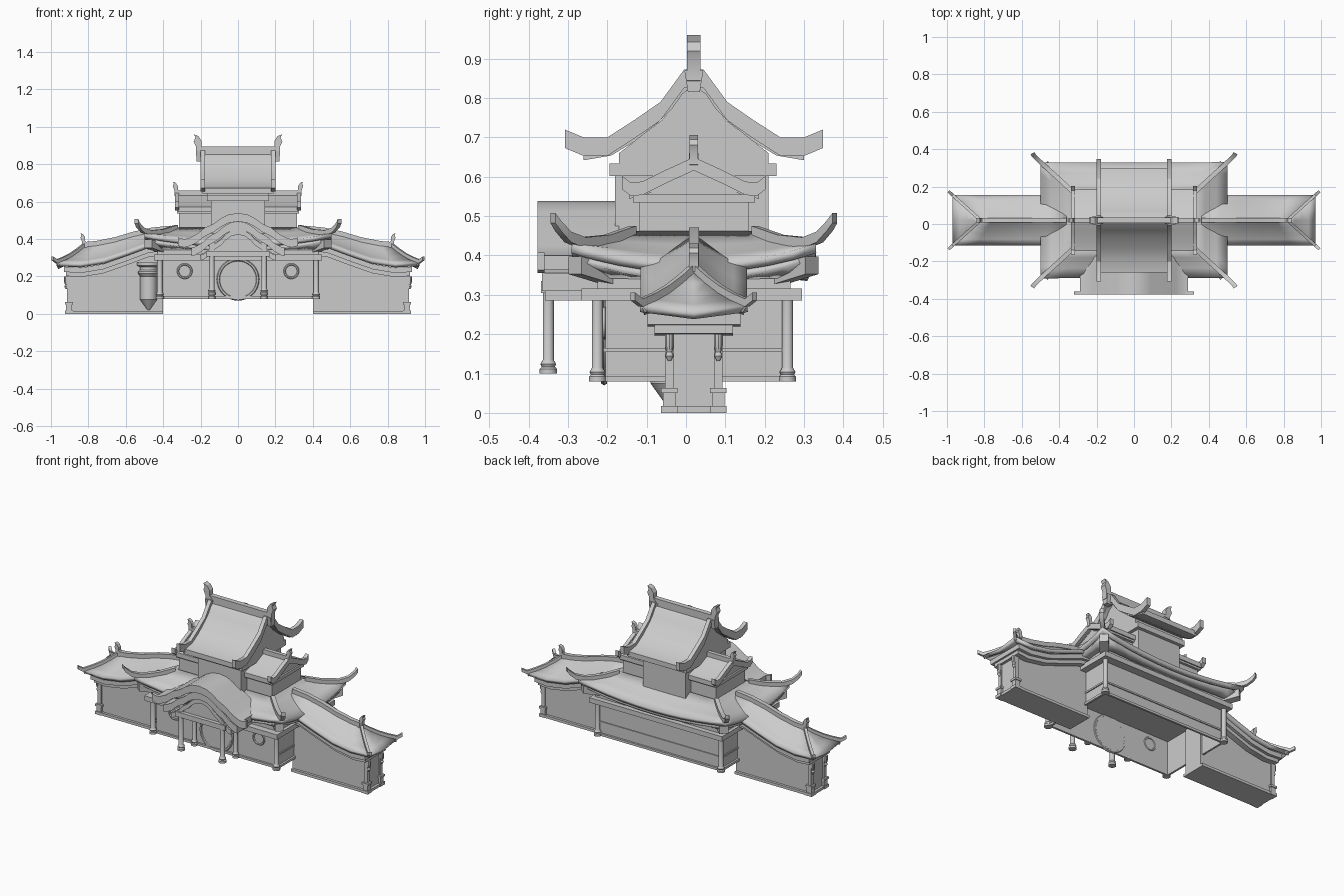
import bpy, bmesh, math
from mathutils import Vector

if "Cube" in bpy.data.objects:
    bpy.data.objects.remove(bpy.data.objects["Cube"])

CY = 0.02  # y of the building's long axis


def make(name, verts, faces):
    me = bpy.data.meshes.new(name)
    me.from_pydata([tuple(v) for v in verts], [], faces)
    bm = bmesh.new()
    bm.from_mesh(me)
    bmesh.ops.recalc_face_normals(bm, faces=bm.faces)
    bm.to_mesh(me)
    bm.free()
    ob = bpy.data.objects.new(name, me)
    bpy.context.collection.objects.link(ob)
    return ob


def prism(name, pts, axis, lo, hi):
    """Extrude a 2D outline; axis 'x' uses (y,z), axis 'y' uses (x,z)."""
    put = (lambda p, d: (d, p[0], p[1])) if axis == 'x' else (lambda p, d: (p[0], d, p[1]))
    n = len(pts)
    v = [put(p, lo) for p in pts] + [put(p, hi) for p in pts]
    f = [tuple(range(n)), tuple(range(2 * n - 1, n - 1, -1))]
    f += [(i, (i + 1) % n, n + (i + 1) % n, n + i) for i in range(n)]
    return make(name, v, f)


def sym(half, c=0.0):
    """Half profile (distance, z) listed from the centre -> full profile about c."""
    return [(c - d, z) for d, z in reversed(half) if d > 0] + [(c + d, z) for d, z in half]


def slab(name, prof, t, axis, lo, hi):
    return prism(name, prof + [(a, z - t) for a, z in reversed(prof)], axis, lo, hi)


def box(name, x0, x1, y0, y1, z0, z1, open_bottom=False):
    v = [(x, y, z) for z in (z0, z1) for x, y in ((x0, y0), (x1, y0), (x1, y1), (x0, y1))]
    f = [(4, 5, 6, 7)] + [(i, (i + 1) % 4, 4 + (i + 1) % 4, 4 + i) for i in range(4)]
    if not open_bottom:
        f.append((3, 2, 1, 0))
    return make(name, v, f)


def beam(name, path, w, h):
    """Sweep a rectangle along a path; w and h may taper from start to end."""
    w = w if isinstance(w, tuple) else (w, w)
    h = h if isinstance(h, tuple) else (h, h)
    path = [Vector(p) for p in path]
    n, v, f = len(path), [], []
    for i, p in enumerate(path):
        t = path[min(i + 1, n - 1)] - path[max(i - 1, 0)]
        k = i / (n - 1)
        side = Vector((-t.y, t.x, 0)).normalized() * (w[0] + (w[1] - w[0]) * k) / 2
        up = Vector((0, 0, (h[0] + (h[1] - h[0]) * k) / 2))
        v += [p - side - up, p + side - up, p + side + up, p - side + up]
    for i in range(n - 1):
        f += [(4 * i + j, 4 * i + (j + 1) % 4, 4 * i + 4 + (j + 1) % 4, 4 * i + 4 + j) for j in range(4)]
    f += [(3, 2, 1, 0), tuple(range(4 * n - 4, 4 * n))]
    return make(name, v, f)


def shell(name, rows, t, closed=False):
    """Roof surface through rows of points, thickened downwards."""
    m = len(rows[0])
    v = [p for r in rows for p in r]
    f = [(i * m + j, i * m + (j + 1) % m, (i + 1) * m + (j + 1) % m, (i + 1) * m + j)
         for i in range(len(rows) - 1) for j in range(m if closed else m - 1)]
    ob = make(name, v, f)
    if sum(p.normal.z for p in ob.data.polygons) < 0:
        ob.data.flip_normals()
    mod = ob.modifiers.new("thickness", 'SOLIDIFY')
    mod.thickness, mod.offset = t, -1
    return ob


def lathe(name, x, y, prof, n=16):
    v = [(x + r * math.cos(2 * math.pi * k / n), y + r * math.sin(2 * math.pi * k / n), z)
         for r, z in prof for k in range(n)]
    f = [(i * n + k, i * n + (k + 1) % n, (i + 1) * n + (k + 1) % n, (i + 1) * n + k)
         for i in range(len(prof) - 1) for k in range(n)]
    f += [tuple(range(n)), tuple(range(len(v) - 1, len(v) - n - 1, -1))]
    return make(name, v, f)


def column(name, x, y, z0, z1, r=0.014):
    lathe(name, x, y, [(r * 1.55, z0), (r * 1.55, z0 + .012), (r * 1.2, z0 + .017), (r * 1.45, z0 + .024),
                       (r * 1.1, z0 + .032), (r, z0 + .035), (r, z1)])


def ring(name, x, y, z, r, minor):
    bpy.ops.mesh.primitive_torus_add(location=(x, y, z), rotation=(math.pi / 2, 0, 0), major_radius=r,
                                     minor_radius=minor, major_segments=32, minor_segments=6)
    bpy.context.object.name = name


def ornament(name, s, x, z, k, w):
    """Curled fish-tail finial at a ridge end."""
    pts = [(-.035, -.01), (-.005, .025), (-.005, .055), (.012, .08), (.036, .09), (.028, .072),
           (.037, .05), (.024, .022), (.024, -.025), (-.01, -.045)]
    prism(name, [(s * (x + a * k), z + b * k) for a, b in pts], 'y', CY - w / 2, CY + w / 2)


# Main hall: hollow walls, trims and posts
box("hall_walls", -.41, .41, -.205, .245, .08, .37, True)
for nm, z0, z1, o in (("hall_sill", .08, .094, .012), ("hall_rail", .155, .165, .006)):
    for y, sg in ((-.205, -1), (.245, 1)):
        if sg > 0 or nm == "hall_sill":
            box(nm + "_long", -.415, .415, min(y, y + sg * o), max(y, y + sg * o), z0, z1)
    for s in (-1, 1):
        box(nm + "_side", min(s * .41, s * (.41 + o)), max(s * .41, s * (.41 + o)), -.21, .25, z0, z1)
box("hall_cornice", -.45, .45, -.265, .295, .286, .316)
box("hall_frieze", -.43, .43, -.225, .265, .316, .375)
for s in (-1, 1):
    for y in (-.225, .258):
        column("hall_corner_post", s * .418, y, .08, .288)
    for y0, y1 in ((-.2, -.3), (.24, .34)):
        beam("eave_bracket", [(s * .41, y0, .35), (s * .48, y1 * .94, .375)], .05, .045)

# Round gate and windows
ring("moon_gate_frame", 0, -.208, .184, .105, .009)
prism("moon_gate_panel", [(.1 * math.cos(a * math.pi / 16), .184 + .1 * math.sin(a * math.pi / 16))
                          for a in range(32)], 'y', -.21, -.2)
for s in (-1, 1):
    ring("round_window", s * .285, -.206, .228, .036, .006)

# Main hip roof with sagging eaves and upturned corners
def loop(a, b, z, rise, n=10):
    corners = [(-a, -b), (a, -b), (a, b), (-a, b)]
    out = []
    for i in range(4):
        p, q = corners[i], corners[(i + 1) % 4]
        for k in range(n):
            t = k / n
            out.append((p[0] + (q[0] - p[0]) * t, CY + p[1] + (q[1] - p[1]) * t,
                        z + rise * abs(2 * t - 1) ** 2))
    return out

shell("main_roof", [loop(.5, .31, .378, .052), loop(.44, .255, .402, .025),
                    loop(.38, .2, .428, .01), loop(.32, .15, .462, 0)], .024, True)
shell("main_roof_soffit", [loop(.48, .29, .355, .05), loop(.43, .245, .36, 0)], .02, True)
for s in (-1, 1):
    for q in (-1, 1):
        beam("main_hip_ridge", [(s * .33, CY + q * .155, .46), (s * .4, CY + q * .22, .438),
                                (s * .47, CY + q * .283, .432), (s * .51, CY + q * .32, .447),
                                (s * .535, CY + q * .345, .475), (s * .543, CY + q * .358, .495)],
             .024, (.03, .025))

# Middle storey with a small gable roof
box("middle_storey", -.315, .315, -.12, .16, .42, .57)
box("middle_storey_base", -.33, .33, -.13, .17, .43, .452)
box("middle_storey_cornice", -.325, .325, -.135, .175, .535, .555)
mid = [(0, .638), (.06, .612), (.12, .583), (.165, .572)]
slab("middle_roof", sym(mid, CY), .028, 'x', -.32, .32)
box("middle_ridge", -.32, .32, CY - .012, CY + .012, .63, .66)
for s in (-1, 1):
    x = sorted((s * .315, s * .338))
    slab("middle_bargeboard", sym([(0, .65), (.07, .618), (.13, .588), (.16, .585), (.182, .602)], CY), .034, 'x', *x)
    prism("middle_gable", sym([(0, .63), (.14, .56)], CY), 'x', *sorted((s * .3, s * .318)))
    ornament("middle_finial", s, .325, .648, .65, .022)

# Tower with a tall gable roof
box("tower_walls", -.145, .145, -.18, .21, .38, .61)
box("tower_cornice", -.165, .165, -.195, .23, .602, .634)
prism("tower_gable", sym([(0, .84), (.03, .81), (.08, .745), (.19, .66), (.19, .63)], CY), 'x', -.165, .165)
slab("tower_roof", sym([(0, .862), (.03, .84), (.055, .803), (.09, .768), (.15, .72), (.21, .684),
                        (.28, .672)], CY), .03, 'x', -.19, .19)
box("tower_ridge", -.2, .2, CY - .015, CY + .015, .845, .895)
for s in (-1, 1):
    slab("tower_bargeboard", sym([(0, .872), (.025, .872), (.085, .79), (.15, .745), (.22, .7), (.28, .7),
                                  (.328, .72)], CY), .047, 'x', *sorted((s * .176, s * .2)))
    prism("tower_ridge_collar", [(CY - .015, .815), (CY + .015, .815), (CY + .024, .87), (CY - .024, .87)],
          'x', *sorted((s * .185, s * .222)))
    ornament("tower_finial", s, .2, .87, 1, .034)

# Porch with an undulating arched roof
arch = [(0, .538), (.05, .531), (.09, .511), (.13, .482), (.18, .458), (.225, .423), (.27, .402), (.29, .4)]
slab("porch_roof", sym(arch), .035, 'y', -.362, -.17)
slab("porch_front_board", sym(arch + [(.32, .408)]), .045, 'y', -.378, -.36)
inner = [(d * .86, z - .045) for d, z in arch]
slab("porch_inner_board", sym(inner), .045, 'y', -.366, -.2)
slab("porch_lower_board", sym([(d * .7, z - .085) for d, z in arch]), .03, 'y', -.358, -.2)
prism("porch_tympanum", sym([(d * .7, z - .08) for d, z in arch]), 'y', -.345, -.2)
box("porch_beam", -.17, .17, -.368, -.332, .305, .335)
for s in (-1, 1):
    box("porch_side_beam", *sorted((s * .125, s * .155)), -.35, -.2, .31, .4)
    column("porch_column", s * .14, -.35, .1, .31)
    column("porch_wall_post", s * .14, -.222, .08, .29, .012)

# Side wings, mirrored
eave = [(.36, .392), (.48, .375), (.6, .33), (.72, .288), (.84, .268), (.97, .274)]
top = [(.36, .452), (.46, .442), (.56, .42), (.66, .39), (.76, .37), (.82, .365)]
B = .135
for s in (-1, 1):
    rows = []
    for (ex, ez), (rx, rz) in zip(eave, top):
        row = [Vector((s * (ex + (rx - ex) * t), CY - B * (1 - t), ez + (rz - ez) * (t - .12 * math.sin(math.pi * t))))
               for t in (0, .25, .5, .75)] + [Vector((s * rx, CY, rz))]
        rows.append(row + [Vector((p.x, 2 * CY - p.y, p.z)) for p in reversed(row[:4])])
    last = rows[-1]
    shell("wing_roof", rows, .022)
    # end slope of the hip
    end = []
    for i in range(5):
        p, q = last[i], last[8 - i]
        mid_pt = (p + q) / 2 + Vector((0, 0, -.018 * (1 - i / 4)))
        end.append([p, mid_pt, q])
    shell("wing_roof_end", end, .02)
    beam("wing_ridge", [(s * x, CY, z + .006) for x, z in top], .026, .026)
    for q in (0, 8):
        g = 1 if q else -1
        path = [last[4]] + [last[abs(q - i)] for i in (3, 2, 1, 0)] + [Vector((s * .992, CY + g * .155, .29))]
        beam("wing_hip_ridge", [p + Vector((0, 0, .006)) for p in path], .016, .02)
    ornament("wing_finial", s, .82, .375, .62, .024)
    # wall, under-eave trim and plinth
    prism("wing_wall", [(s * .4, 0.01), (s * .905, 0.01)] + [(s * min(x, .905), z - .03) for x, z in reversed(eave[1:])]
          + [(s * .4, .35)], 'y', CY - .065, CY + .065)
    slab("wing_eave_trim", [(s * min(x, .93), z - .022) for x, z in eave], .028, 'y', CY - .118, CY + .118)
    slab("wing_wall_trim", [(s * min(x, .92), z - .05) for x, z in eave], .022, 'y', CY - .1, CY + .1)
    box("wing_plinth", *sorted((s * .4, s * .92)), CY - .08, CY + .08, 0, .016)
    for g in (-1, 1):
        y = CY + g * .062
        for nm, r, z0, z1 in (("foot", .021, 0, .018), ("block", .016, .018, .05), ("cap", .021, .05, .063),
                              ("post", .011, .063, .2)):
            box("wing_corner_" + nm, s * .903 - r, s * .903 + r, y - r, y + r, z0, z1)
        lathe("wing_hanging_bracket", s * .918, y, [(.004, .132), (.011, .145), (.007, .155), (.012, .17), (.012, .2)], 10)

# Round buttress with a tapered foot on the left wing
lathe("left_buttress", -.478, -.045, [(.006, .02), (.045, .075), (.045, .2), (.056, .215), (.056, .225), (.047, .235),
                                     (.047, .25), (.062, .258), (.062, .275)], 20)

# Smooth only the gentle curves
bpy.ops.object.select_all(action='SELECT')
bpy.context.view_layer.objects.active = bpy.context.selected_objects[0]
bpy.ops.object.shade_smooth_by_angle(angle=math.radians(25))
